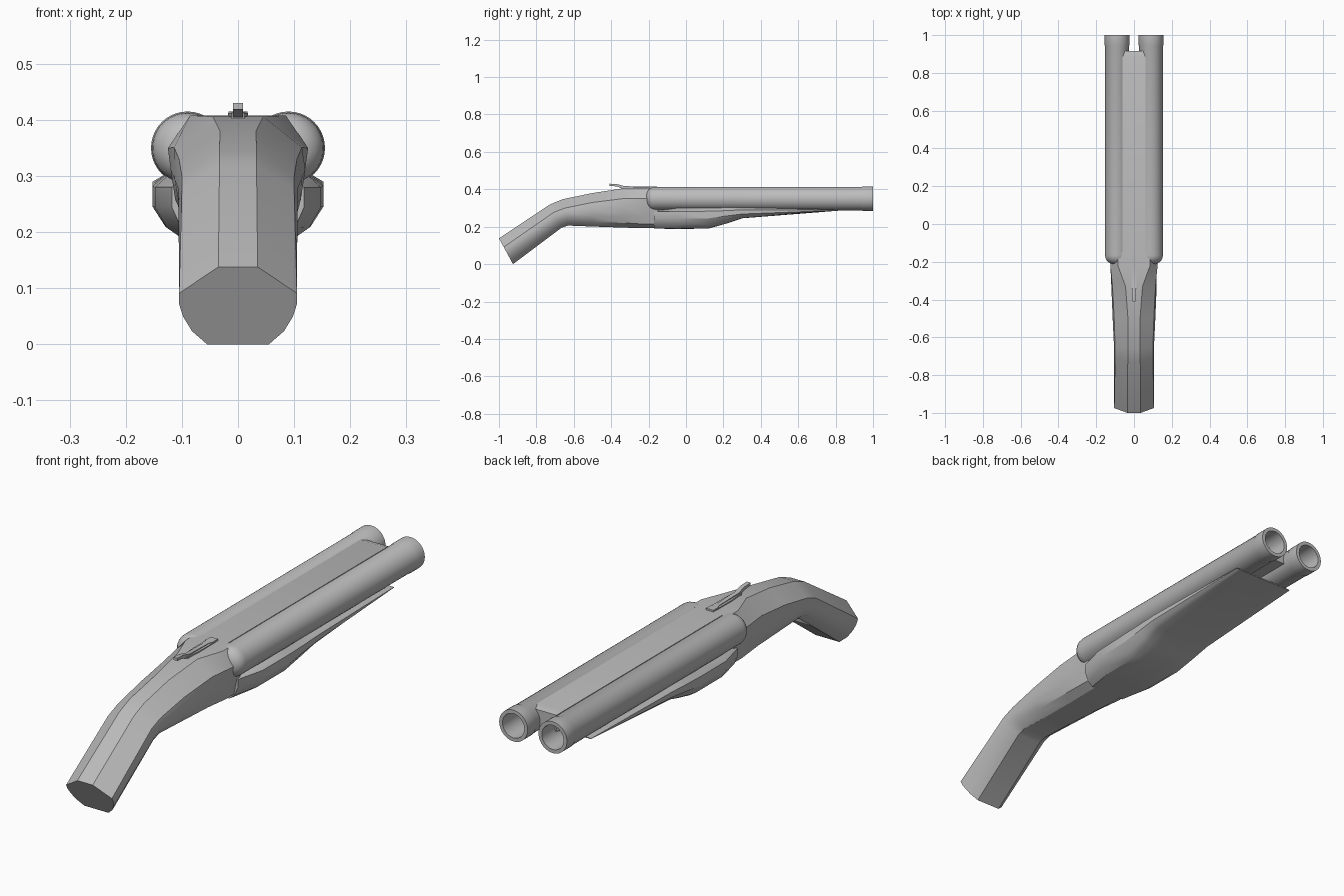
import bpy, bmesh, math

if "Cube" in bpy.data.objects:
    bpy.data.objects.remove(bpy.data.objects["Cube"])

metal = bpy.data.materials.new("grey")
metal.diffuse_color = (0.5, 0.5, 0.5, 1)
metal.use_nodes = True
metal.node_tree.nodes["Principled BSDF"].inputs["Base Color"].default_value = metal.diffuse_color


def finish(bm, name, angle=30):
    bmesh.ops.recalc_face_normals(bm, faces=bm.faces)
    me = bpy.data.meshes.new(name)
    bm.to_mesh(me)
    bm.free()
    ob = bpy.data.objects.new(name, me)
    bpy.context.collection.objects.link(ob)
    me.materials.append(metal)
    bpy.ops.object.select_all(action='DESELECT')
    bpy.context.view_layer.objects.active = ob
    ob.select_set(True)
    bpy.ops.object.shade_smooth_by_angle(angle=math.radians(angle))
    return ob


def loft(name, sections, angle=30):
    """Skin half sections (x, y, z), listed top to bottom, mirrored across x = 0."""
    bm = bmesh.new()
    rings = []
    for half in sections:
        pts = half + [(-x, y, z) for x, y, z in reversed(half)]
        rings.append([bm.verts.new(p) for p in pts])
    n = len(rings[0])
    for a, b in zip(rings, rings[1:]):
        for i in range(n):
            j = (i + 1) % n
            bm.faces.new((a[i], a[j], b[j], b[i]))
    bm.faces.new(rings[0])
    bm.faces.new(rings[-1])
    return finish(bm, name, angle)


def lathe(name, profile, cx, cz, steps=40):
    """Spin (radius, y) points about a lengthwise axis."""
    bm = bmesh.new()
    rings = []
    for r, y in profile:
        rings.append([bm.verts.new((cx + r * math.cos(2 * math.pi * k / steps), y,
                                    cz + r * math.sin(2 * math.pi * k / steps)))
                      for k in range(steps)])
    for a, b in zip(rings, rings[1:]):
        for i in range(steps):
            j = (i + 1) % steps
            bm.faces.new((a[i], a[j], b[j], b[i]))
    bm.faces.new(rings[0])
    bm.faces.new(rings[-1])
    return finish(bm, name)


# Barrels: domed breech, thin muzzle band, open bore
dome = [(0.015 + 0.048 * math.sin(a), -0.165 - 0.048 * math.cos(a))
        for a in [math.pi / 2 * k / 6 for k in range(7)]]
barrel = dome + [(0.063, 0.94), (0.065, 0.945), (0.065, 1.0),
                 (0.05, 1.0), (0.05, 0.6)]
for side, label in ((-1, "left"), (1, "right")):
    lathe(label + "_barrel", barrel, side * 0.09, 0.35)

# Rib bridging the barrels, tapered at the muzzle end
loft("rib", [[(w, y, t), (w, y, 0.33)] for y, w, t in
             ((-0.18, 0.06, 0.408), (0.885, 0.06, 0.408), (0.915, 0.048, 0.398))])


# Grip and receiver: one lofted body with slanted sections
def body_section(yt, zt, yb, zb, rows):
    return [(x, yt + (yb - yt) * f, zt + (zb - zt) * f) for x, f in rows]


butt = ((0.035, 0), (0.105, 0.34), (0.105, 0.48), (0.098, 0.64), (0.082, 0.83), (0.055, 1))
neck = ((0.033, 0), (0.1, 0.34), (0.106, 0.5), (0.1, 0.68), (0.084, 0.86), (0.055, 1))
mid = ((0.032, 0), (0.105, 0.28), (0.113, 0.48), (0.106, 0.7), (0.09, 0.87), (0.055, 1))
rear = ((0.045, 0), (0.114, 0.26), (0.12, 0.45), (0.112, 0.7), (0.095, 0.88), (0.06, 1))
action = ((0.085, 0), (0.125, 0.27), (0.118, 0.5), (0.108, 0.72), (0.1, 0.9), (0.065, 1))
loft("grip_and_receiver", [
    body_section(-1.0, 0.138, -0.925, 0.0, butt),
    body_section(-0.73, 0.318, -0.665, 0.195, neck),
    body_section(-0.66, 0.347, -0.63, 0.206, neck),
    body_section(-0.5, 0.38, -0.5, 0.201, mid),
    body_section(-0.33, 0.406, -0.33, 0.195, rear),
    body_section(-0.22, 0.408, -0.22, 0.192, action),
    body_section(-0.15, 0.408, -0.15, 0.192, action)], 28)

# Fore-end: deep hand hold, then a thin wedge running to the muzzle
fore = []
for y, w, top, lip, low, bottom, bw in (
        (-0.17, 0.118, 0.285, 0.28, 0.245, 0.19, 0.08),
        (-0.05, 0.148, 0.3, 0.28, 0.245, 0.188, 0.1),
        (0.12, 0.152, 0.3, 0.283, 0.245, 0.19, 0.1),
        (0.22, 0.152, 0.302, 0.286, 0.258, 0.218, 0.11),
        (0.3, 0.152, 0.303, 0.29, 0.268, 0.245, 0.12),
        (0.82, 0.14, 0.291, 0.29, 0.288, 0.286, 0.12)):
    fore.append([(w - 0.022, y, top), (w, y, lip), (w, y, low),
                 ((w + bw) / 2 + 0.003, y, bottom + (low - bottom) * 0.35),
                 (bw, y, bottom + 0.001), (bw * 0.5, y, bottom)])
loft("fore_end", fore)

# Top lever with a raised thumb piece
loft("top_lever", [[(w, y, t), (w, y, b)] for y, w, t, b in (
    (-0.41, 0.009, 0.43, 0.419), (-0.37, 0.009, 0.428, 0.415),
    (-0.33, 0.009, 0.417, 0.4), (-0.2, 0.009, 0.414, 0.4),
    (-0.19, 0.017, 0.415, 0.4), (-0.155, 0.017, 0.415, 0.4))])
loft("lever_base", [[(w, y, 0.412), (w, y, 0.395)] for y, w in
                    ((-0.345, 0.012), (-0.27, 0.018), (-0.17, 0.018))])
